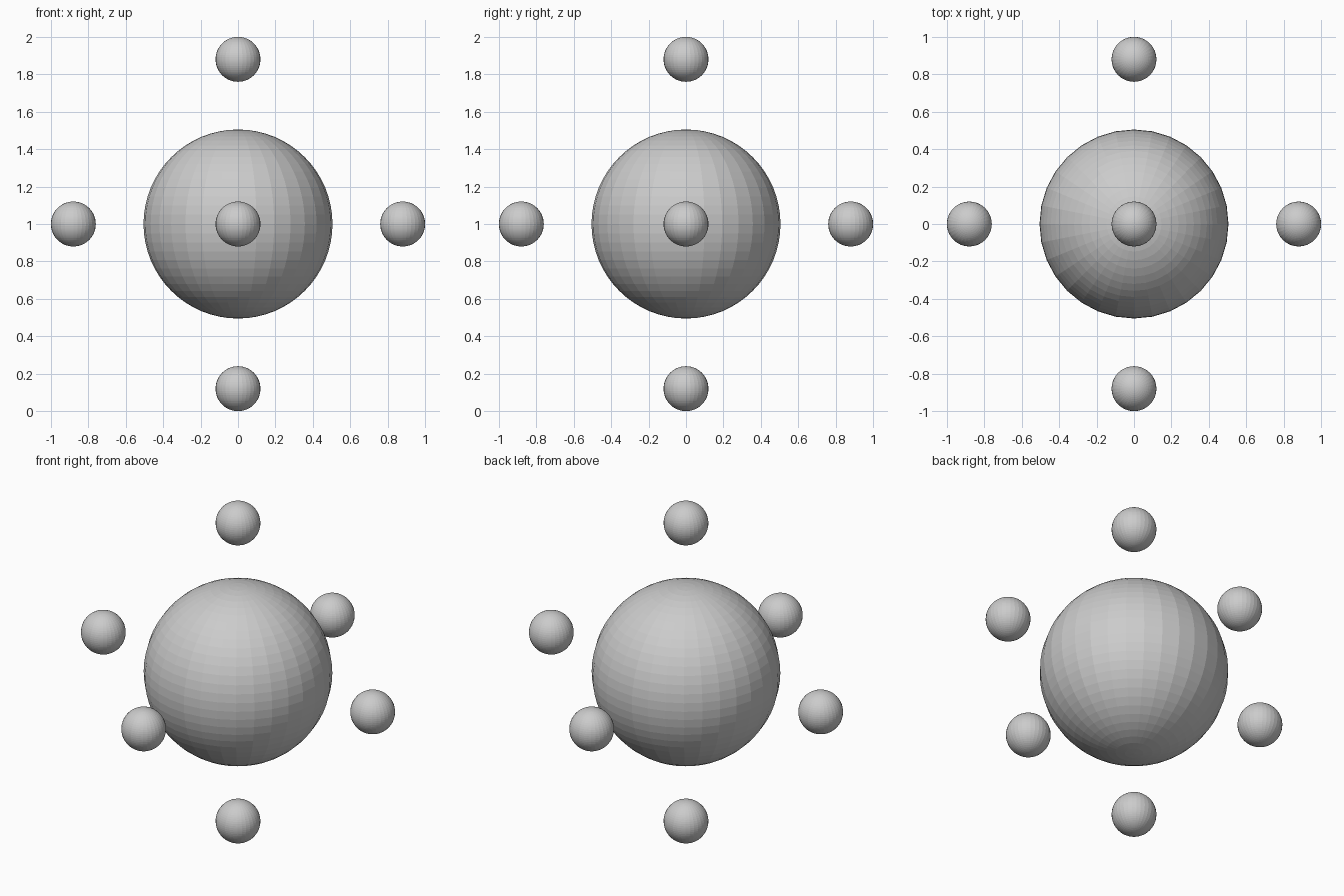
import bpy
from mathutils import Vector

cube = bpy.data.objects.get("Cube")
if cube:
    bpy.data.objects.remove(cube, do_unlink=True)

grey = bpy.data.materials.new("plain_grey")
grey.use_nodes = True
colour = (0.6, 0.6, 0.6, 1)
grey.diffuse_color = colour
grey.node_tree.nodes["Principled BSDF"].inputs["Base Color"].default_value = colour

CENTRE = Vector((0, 0, 1))
ORBIT = 0.88


def ball(name, radius, location):
    bpy.ops.mesh.primitive_uv_sphere_add(
        segments=32, ring_count=32, radius=radius, location=location)
    obj = bpy.context.object
    obj.name = name
    obj.data.materials.append(grey)
    return obj


# Large faceted core
ball("core_sphere", 0.505, CENTRE)

# Six small satellites, one along each axis direction
directions = {
    "left": (1, 0, 0), "right": (-1, 0, 0),
    "back": (0, 1, 0), "front": (0, -1, 0),
    "top": (0, 0, 1), "bottom": (0, 0, -1),
}
for side, direction in directions.items():
    ball(side + "_satellite", 0.12, CENTRE + Vector(direction) * ORBIT)
